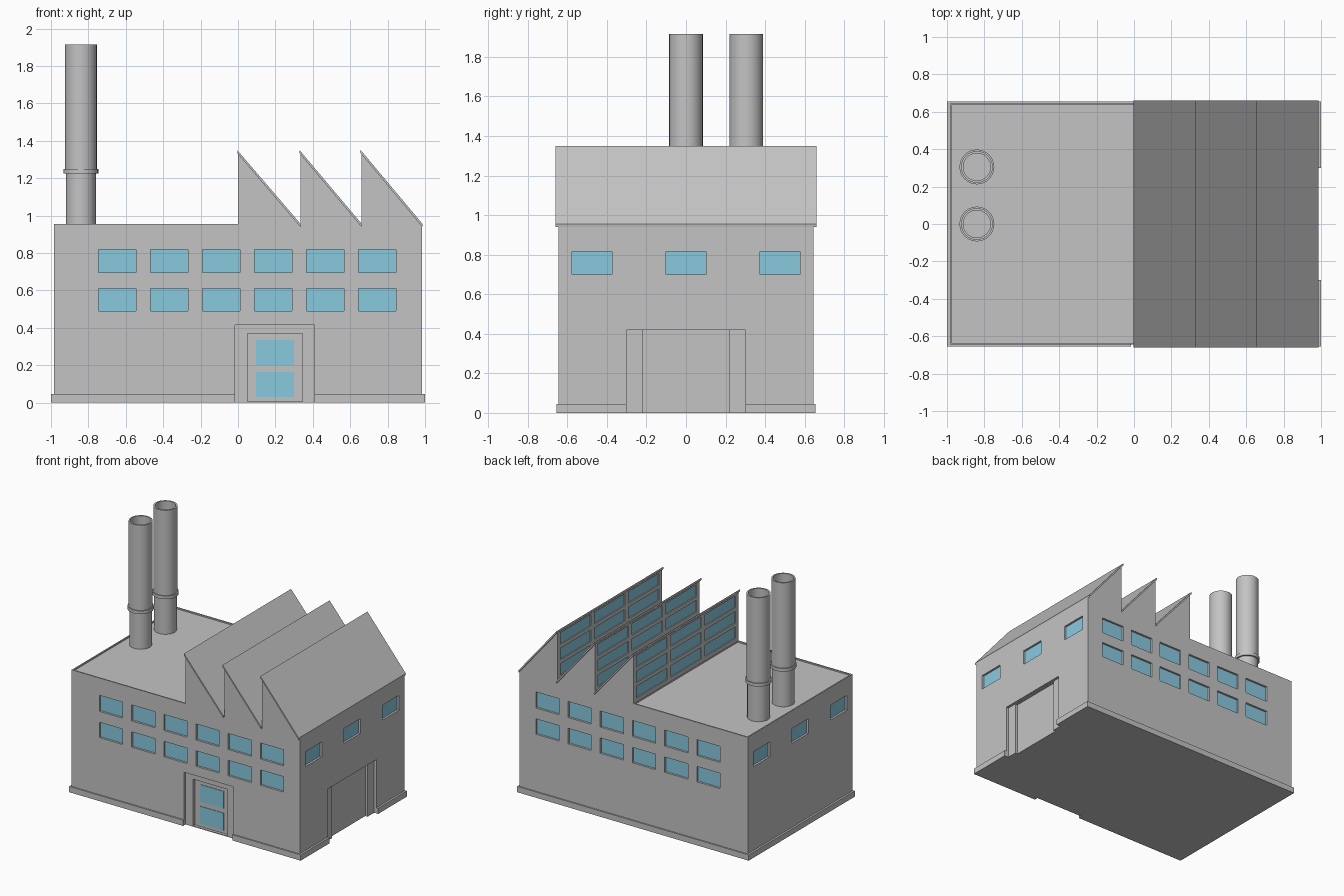
import bpy, bmesh, math
from mathutils import Vector

cube = bpy.data.objects.get("Cube")
if cube:
    bpy.data.objects.remove(cube, do_unlink=True)


def material(name, rgb):
    m = bpy.data.materials.new(name)
    m.use_nodes = True
    col = (*rgb, 1.0)
    m.diffuse_color = col
    m.node_tree.nodes["Principled BSDF"].inputs["Base Color"].default_value = col
    return m


GREY = material("concrete_grey", (0.55, 0.55, 0.55))
GLASS = material("window_blue", (0.25, 0.585, 0.74))


def finish(name, bm, mat):
    bmesh.ops.recalc_face_normals(bm, faces=bm.faces[:])
    me = bpy.data.meshes.new(name)
    bm.to_mesh(me)
    bm.free()
    me.materials.append(mat)
    ob = bpy.data.objects.new(name, me)
    bpy.context.collection.objects.link(ob)
    return ob


def add_box(bm, x, y, z):
    verts = bmesh.ops.create_cube(bm, size=1)["verts"]
    for v in verts:
        v.co = Vector([(lo + hi) / 2 + c * (hi - lo) for c, (lo, hi) in zip(v.co, (x, y, z))])


def extrude_profile(bm, pts, half):
    face = bm.faces.new([bm.verts.new((x, -half, z)) for x, z in pts])
    new = bmesh.ops.extrude_face_region(bm, geom=[face])["geom"]
    bmesh.ops.translate(bm, vec=(0, 2 * half, 0), verts=[g for g in new if isinstance(g, bmesh.types.BMVert)])


W, D, ROOF, PEAK, VALLEY = 0.985, 0.645, 0.955, 1.335, 0.945
TEETH = [0.0, 0.333, 0.66]
ENDS = TEETH[1:] + [W]

# Main building with saw-tooth roof outline
profile = [(-W, 0), (W, 0)]
for start, end in reversed(list(zip(TEETH, ENDS))):
    profile += [(end, VALLEY), (start, PEAK)]
profile += [(0, ROOF), (-W, ROOF)]
bm = bmesh.new()
extrude_profile(bm, profile, D)
building = finish("building", bm, GREY)

# Plinth around the foot of the walls
bm = bmesh.new()
add_box(bm, (-1, 1), (-0.655, 0.655), (0, 0.045))
plinth = finish("plinth", bm, GREY)

openings, recesses, glass = bmesh.new(), bmesh.new(), bmesh.new()


def window(axis, side, wall, across, z, depth=0.02):
    """Cut a recess into a wall and lay a glass plate at its back."""
    cut = sorted((side * (wall + 0.05), side * (wall - depth)))
    pane = sorted((side * (wall - depth + 0.004), side * (wall - depth - 0.004)))
    for target, rng in ((openings, cut), (glass, pane)):
        if axis == "x":
            add_box(target, rng, across, z)
        else:
            add_box(target, across, rng, z)


# Long walls: two rows of six windows, front and back
for side in (-1, 1):
    for i in range(6):
        x = -0.745 + i * 0.278
        for z in ((0.49, 0.61), (0.695, 0.82)):
            window("y", side, D, (x, x + 0.2), z)

# End walls: three windows each
for side in (-1, 1):
    for y in (-0.475, 0, 0.475):
        window("x", side, W, (y - 0.102, y + 0.102), (0.7, 0.815))

# Skylight grids on the upright faces of the saw teeth
for x in TEETH:
    for col in (-1, 0, 1):
        for row in range(3):
            y, z = col * 0.42, 0.985 + row * 0.12
            window("x", -1, -x, (y - 0.188, y + 0.188), (z, z + 0.09), 0.012)

# Sunken flat roof behind a low parapet
add_box(openings, (-W + 0.01, -0.002), (-D + 0.01, D - 0.01), (ROOF - 0.01, ROOF + 0.03))

# Front entrance and side loading door, each stepped back twice
add_box(openings, (-0.015, 0.41), (-0.75, -D + 0.02), (-0.05, 0.415))
add_box(recesses, (0.05, 0.345), (-0.75, -D + 0.042), (0.006, 0.37))
add_box(openings, (W - 0.02, 1.1), (-0.3, 0.3), (-0.05, 0.42))
add_box(recesses, (W - 0.04, 1.1), (-0.22, 0.22), (-0.05, 0.419))
for z in ((0.03, 0.165), (0.2, 0.335)):
    add_box(glass, (0.095, 0.3), (-D + 0.038, -D + 0.046), z)

finish("window_panes", glass, GLASS)

# Apply the cuts to the building and plinth
for name, bm in (("opening_cutter", openings), ("door_recess_cutter", recesses)):
    cutter = finish(name, bm, GREY)
    cutter.hide_render = True
    cutter.hide_viewport = True
    cutter.display_type = 'WIRE'
    for ob in (building, plinth):
        mod = ob.modifiers.new(name, 'BOOLEAN')
        mod.operation = 'DIFFERENCE'
        mod.solver = 'EXACT'
        mod.object = cutter

# Sloping roof sheets with a small overhang
bm = bmesh.new()
for start, end in zip(TEETH, ENDS):
    extrude_profile(bm, [(start - 0.004, PEAK - 0.002), (end, VALLEY - 0.005),
                         (end + 0.002, VALLEY + 0.01), (start - 0.004, PEAK + 0.015)], 0.66)
finish("sloped_roofs", bm, GREY)

# Hollow chimneys with a collar
stack = [(0.08, 0.94), (0.08, 1.225), (0.093, 1.225), (0.093, 1.25), (0.085, 1.25),
         (0.085, 1.915), (0.073, 1.915), (0.073, 0.96), (0, 0.96)]
for name, y in (("chimney_middle", 0), ("chimney_back", 0.305)):
    bm = bmesh.new()
    verts = [bm.verts.new((r, 0, z)) for r, z in stack]
    edges = [bm.edges.new(pair) for pair in zip(verts, verts[1:])]
    bmesh.ops.spin(bm, geom=verts + edges, cent=(0, 0, 0), axis=(0, 0, 1),
                   angle=math.tau, steps=32, use_duplicate=False)
    bmesh.ops.remove_doubles(bm, verts=bm.verts[:], dist=0.0005)
    chimney = finish(name, bm, GREY)
    chimney.location = (-0.84, y, 0)
    bpy.ops.object.select_all(action='DESELECT')
    chimney.select_set(True)
    bpy.context.view_layer.objects.active = chimney
    bpy.ops.object.shade_smooth_by_angle(angle=math.radians(35))
